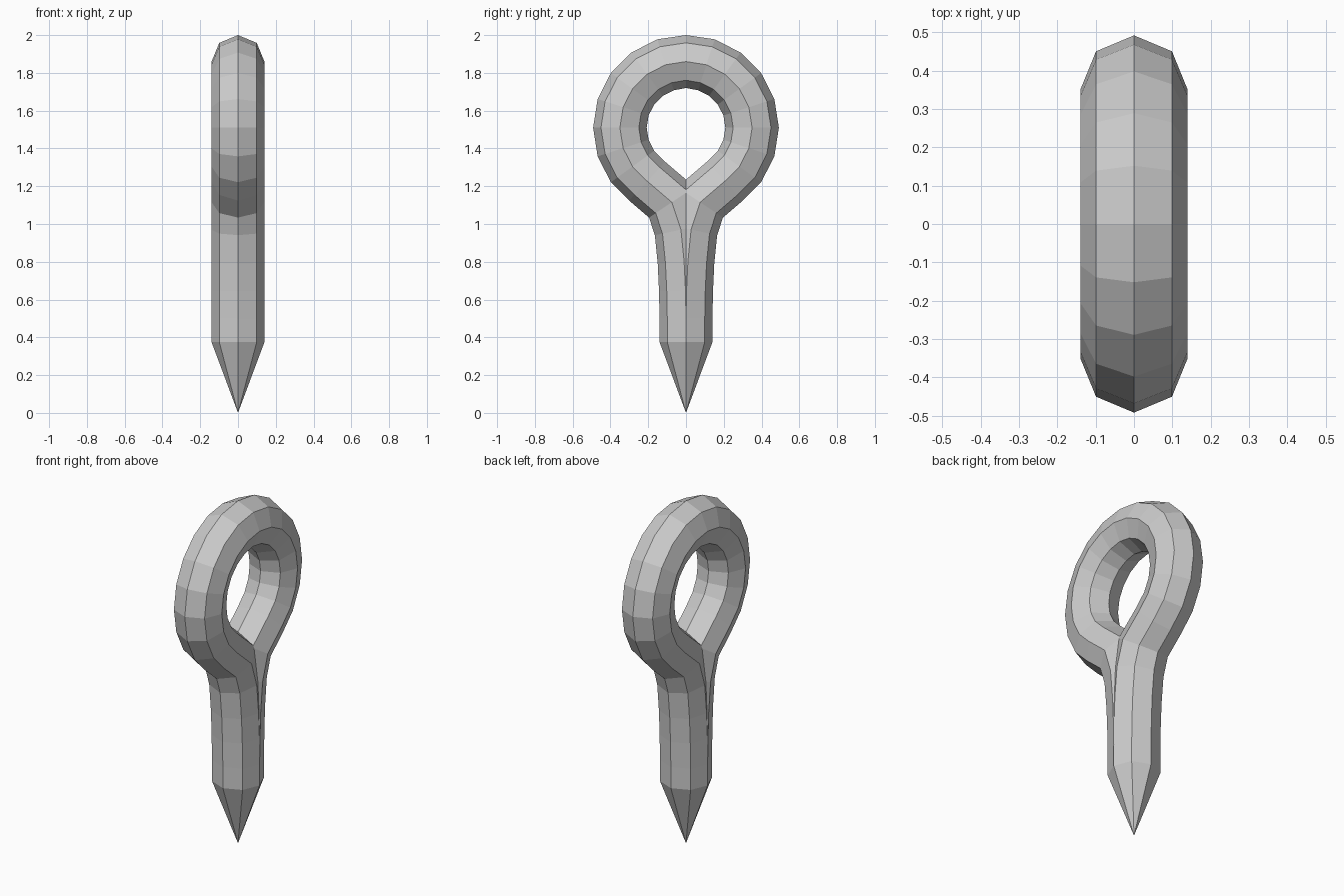
import bpy, bmesh
from math import sin, cos, pi, radians
from mathutils import Vector

if "Cube" in bpy.data.objects:
    bpy.data.objects.remove(bpy.data.objects["Cube"])

R_RING, R_WIRE, Z_RING, SIDES = 0.35, 0.14, 1.51, 8

# centre line of one half of the bent wire (y, z): ring arc, then neck and shank
path = [Vector((R_RING * sin(radians(a)), Z_RING + R_RING * cos(radians(a))))
        for a in range(0, 145, 18)]
path += [Vector(p) for p in [(0.075, 1.115), (0.027, 0.97), (0.010, 0.80),
                             (0.003, 0.65), (0, 0.50), (0, 0.375)]]

bm = bmesh.new()


def section(i):
    """Mitred octagon across the path at point i."""
    d_out = (path[min(i + 1, len(path) - 1)] - path[min(i, len(path) - 2)]).normalized()
    d_in = (path[i] - path[i - 1]).normalized() if i else Vector((1, 0))
    if i == 0:
        t, scale = Vector((1, 0)), 1
    elif i == len(path) - 1:
        t, scale = Vector((0, -1)), 1
    else:
        t = (d_in + d_out).normalized()
        scale = 1 / t.dot(d_in)
    n = Vector((-t.y, t.x))
    ring = []
    for k in range(SIDES):
        a = 2 * pi * k / SIDES
        p = path[i] + n * (R_WIRE * scale * cos(a))
        ring.append(bm.verts.new((R_WIRE * sin(a), p.x, p.y)))
    return ring


rings = [section(i) for i in range(len(path))]
for a, b in zip(rings, rings[1:]):
    for k in range(SIDES):
        j = (k + 1) % SIDES
        bm.faces.new((a[k], a[j], b[j], b[k]))

# pointed tip
tip = bm.verts.new((0, 0, 0))
for k in range(SIDES):
    bm.faces.new((rings[-1][k], rings[-1][(k + 1) % SIDES], tip))
bmesh.ops.recalc_face_normals(bm, faces=bm.faces[:])

# keep the y >= 0 half so the two wires merge on the centre plane
bmesh.ops.bisect_plane(bm, geom=bm.verts[:] + bm.edges[:] + bm.faces[:], dist=1e-5,
                       plane_co=(0, 0, 0), plane_no=(0, 1, 0), clear_inner=True)

mesh = bpy.data.meshes.new("eye_pin")
bm.to_mesh(mesh)
bm.free()
pin = bpy.data.objects.new("eye_pin", mesh)
bpy.context.collection.objects.link(pin)

mirror = pin.modifiers.new("mirror", 'MIRROR')
mirror.use_axis = (False, True, False)
mirror.merge_threshold = 0.0005
